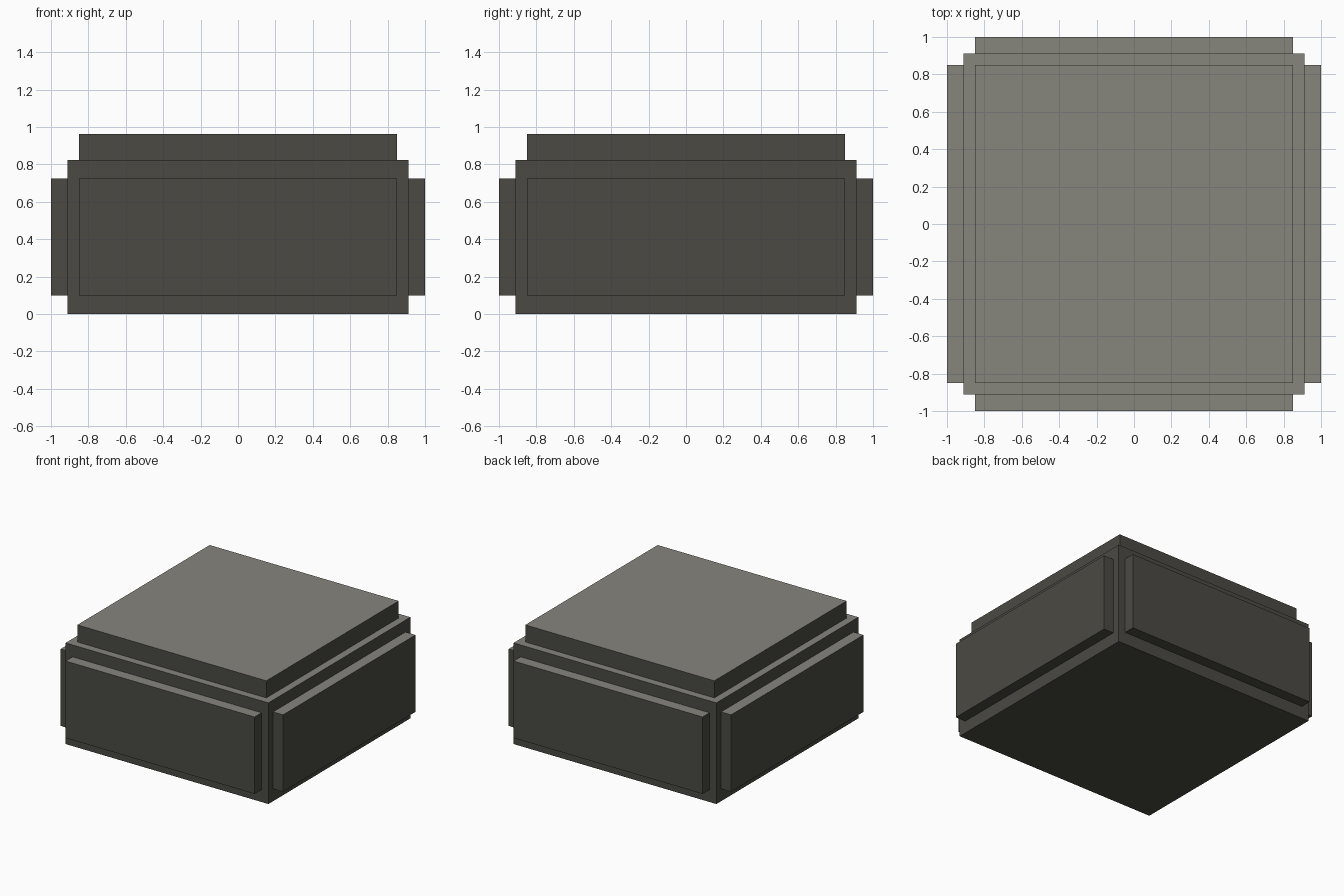
import bpy
import bmesh
import math
from mathutils import Matrix, Vector

if "Cube" in bpy.data.objects:
    bpy.data.objects.remove(bpy.data.objects["Cube"])


def flat(name, colour):
    mat = bpy.data.materials.new(name)
    mat.diffuse_color = (*colour, 1)
    mat.use_nodes = True
    mat.node_tree.nodes["Principled BSDF"].inputs["Base Color"].default_value = mat.diffuse_color
    return mat


dark = flat("dark_grey_stone", (0.069, 0.068, 0.057))
light = flat("light_grey_stone", (0.240, 0.235, 0.202))


def box(name, lo, hi, turn=0.0):
    """Box between two corners, turned about z; upward faces are light."""
    lo, hi = Vector(lo), Vector(hi)
    bm = bmesh.new()
    bmesh.ops.create_cube(bm, size=1, matrix=Matrix.Rotation(turn, 4, 'Z')
                          @ Matrix.Translation((lo + hi) / 2)
                          @ Matrix.Diagonal((*(hi - lo), 1)))
    bm.normal_update()
    for face in bm.faces:
        face.material_index = int(face.normal.z > 0.5)
    mesh = bpy.data.meshes.new(name)
    bm.to_mesh(mesh)
    bm.free()
    mesh.materials.append(dark)
    mesh.materials.append(light)
    obj = bpy.data.objects.new(name, mesh)
    bpy.context.collection.objects.link(obj)


# Main block and raised top slab
box("main_block", (-0.911, -0.911, 0), (0.911, 0.911, 0.822))
box("top_slab", (-0.849, -0.849, 0.822), (0.849, 0.849, 0.961))

# One raised panel on each of the four sides
for i, side in enumerate(("front", "right", "back", "left")):
    box(side + "_panel", (-0.849, -1.0, 0.10), (0.849, -0.911, 0.725),
        i * math.pi / 2)
